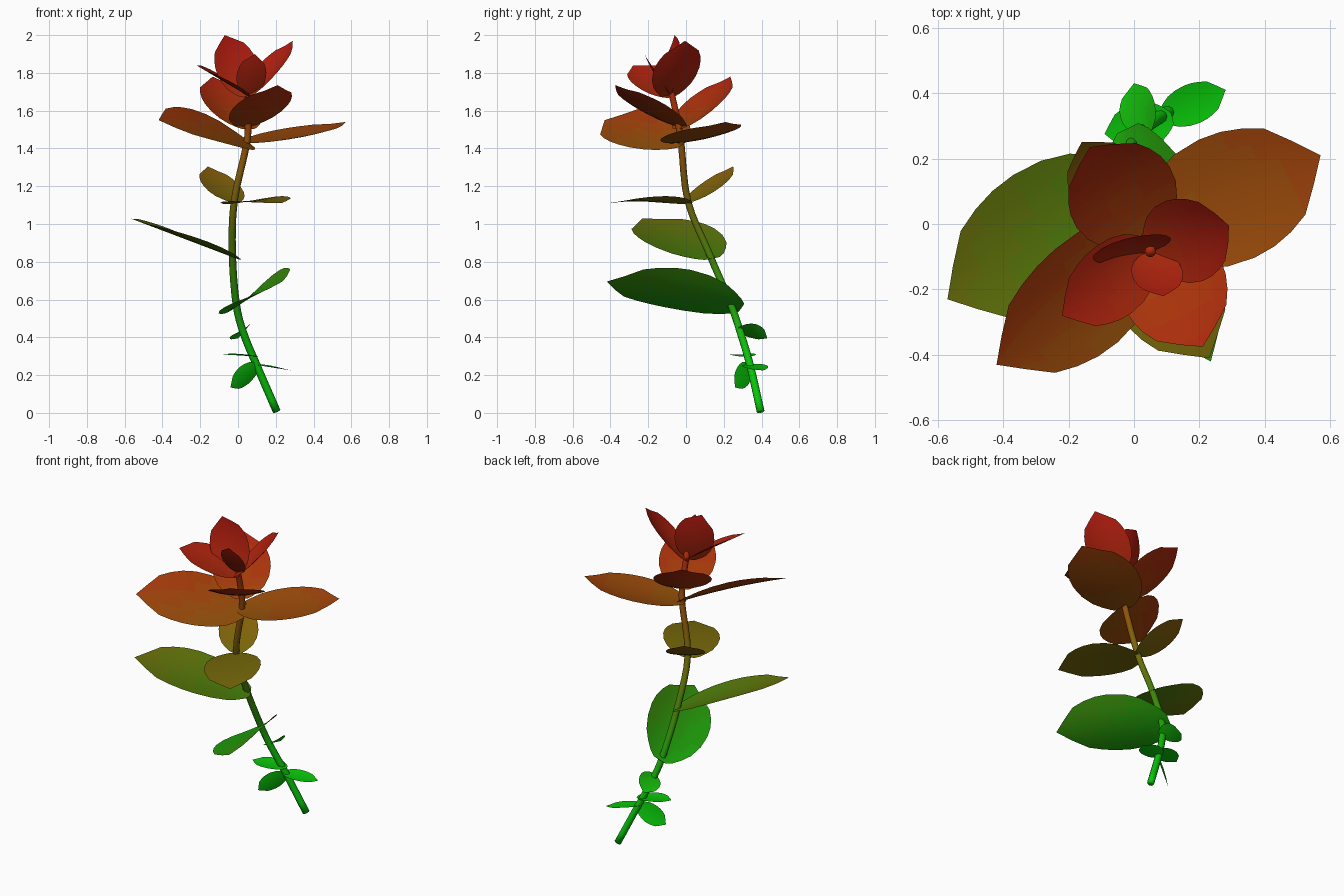
import bpy, bmesh, math
from mathutils import Vector as V

if "Cube" in bpy.data.objects:
    bpy.data.objects.remove(bpy.data.objects["Cube"])

# Height colour bands, green at the foot to red at the top
STOPS = [(0, (.002, .58, .003)), (.35, (.003, .54, .003)), (.6, (.015, .34, .003)),
         (.85, (.07, .21, .003)), (1.1, (.17, .14, .003)), (1.45, (.31, .075, .003)),
         (1.6, (.38, .035, .003)), (1.75, (.42, .018, .004)), (2.01, (.46, .008, .005))]
BANDS = 40
mats = []
for i in range(BANDS):
    z = 2 * (i + .5) / BANDS
    for (z0, c0), (z1, c1) in zip(STOPS, STOPS[1:]):
        if z0 <= z <= z1:
            f = (z - z0) / (z1 - z0)
            col = [a + (b - a) * f for a, b in zip(c0, c1)]
            break
    m = bpy.data.materials.new("height_tone_%02d" % i)
    m.diffuse_color = (*col, 1)
    m.use_nodes = True
    m.node_tree.nodes["Principled BSDF"].inputs["Base Color"].default_value = m.diffuse_color
    mats.append(m)


def finish(bm, name):
    used = {}
    for f in bm.faces:
        f.smooth = True
        k = max(0, min(BANDS - 1, int(f.calc_center_median().z / 2 * BANDS)))
        f.material_index = used.setdefault(k, len(used))
    me = bpy.data.meshes.new(name)
    bm.to_mesh(me)
    bm.free()
    for k in used:
        me.materials.append(mats[k])
    bpy.context.collection.objects.link(bpy.data.objects.new(name, me))


# Leaf outline: position along the leaf, relative half width
OUTLINE = [(-.04, .22), (0, .40), (.07, .60), (.16, .80), (.30, .95), (.45, 1.0),
           (.57, .97), (.68, .88), (.79, .73), (.90, .36), (1, 0)]


def leaf(name, base, tip, side, hw, bend=0.0, cup=0.05):
    base, tip, side = V(base), V(tip), V(side)
    axis = tip - base
    length = axis.length
    side = (side - axis * side.dot(axis) / length ** 2).normalized()
    n = axis.cross(side).normalized()
    if n.z < 0:
        n = -n
    bm = bmesh.new()
    rows = []
    for t, w in OUTLINE:
        row = []
        for j in range(7):
            u = (j - 3) / 3
            lift = bend * length * 4 * t * (1 - t) + cup * hw * 2 * (u * w) ** 2
            row.append(bm.verts.new(base + axis * t + side * u * w * hw + n * lift))
        rows.append(row)
    for a, b in zip(rows, rows[1:]):
        for j in range(6):
            bm.faces.new((a[j], a[j + 1], b[j + 1], b[j]))
    bmesh.ops.remove_doubles(bm, verts=bm.verts, dist=1e-5)
    finish(bm, name)


# Stem: swept tube along a smooth path
PATH = [V(p) for p in [(.205, .395, .008), (.10, .34, .25), (.03, .29, .42), (-.01, .235, .58),
                       (-.03, .12, .85), (-.02, .01, 1.12), (.045, -.025, 1.42),
                       (.053, -.045, 1.55), (.05, -.085, 1.73)]]
pts = []
ext = [PATH[0] * 2 - PATH[1]] + PATH + [PATH[-1] * 2 - PATH[-2]]
for a, b, c, d in zip(ext, ext[1:], ext[2:], ext[3:]):
    for s in range(4):
        t = s / 4
        pts.append(.5 * (2 * b + (c - a) * t + (2 * a - 5 * b + 4 * c - d) * t * t
                         + (3 * b - 3 * c + d - a) * t ** 3))
pts.append(PATH[-1])
bm = bmesh.new()
rings = []
for i, p in enumerate(pts):
    d = (pts[min(i + 1, len(pts) - 1)] - pts[max(i - 1, 0)]).normalized()
    e1 = d.cross(V((0, 1, 0))).normalized()
    e2 = d.cross(e1)
    r = .021 - .004 * i / len(pts)
    rings.append([bm.verts.new(p + r * (e1 * math.cos(k * math.pi / 5) + e2 * math.sin(k * math.pi / 5)))
                  for k in range(10)])
for a, b in zip(rings, rings[1:]):
    for k in range(10):
        bm.faces.new((a[k], a[(k + 1) % 10], b[(k + 1) % 10], b[k]))
bm.faces.new(rings[0])
bm.faces.new(rings[-1][::-1])
bmesh.ops.recalc_face_normals(bm, faces=bm.faces)
finish(bm, "stem")

# Small foot leaves
leaf("foot_leaf_low", (.10, .33, .25), (-.04, .26, .135), (-.6, -.6, .5), .058)
leaf("foot_leaf_right", (.09, .33, .255), (.28, .41, .225), (-.4, .9, .1), .062)
leaf("foot_leaf_left", (.11, .32, .298), (-.09, .275, .31), (-.2, 1, .03), .07)
leaf("foot_leaf_back", (.035, .28, .445), (0, .43, .395), (.8, .1, .55), .066, .06)

# Single middle leaves
leaf("middle_leaf_front", (-.01, .265, .56), (.235, -.42, .695), (.78, .25, .52), .19, .01, .1)
leaf("middle_leaf_left", (-.03, .125, .825), (-.57, -.23, 1.03), (-.5, .84, .17), .215, .0, .06)

# Upper middle pair
leaf("upper_leaf_back", (-.02, .02, 1.12), (-.16, .25, 1.305), (.85, .5, -.03), .115, -.05, .05)
leaf("upper_leaf_front", (-.02, 0, 1.11), (.23, -.41, 1.11), (.85, .5, .08), .165, .03, .03)

# Wide leaf pair below the bloom
leaf("bloom_leaf_right", (.05, -.03, 1.43), (.57, .21, 1.54), (-.42, .9, .07), .2, -.035, .06)
leaf("bloom_leaf_left", (.05, -.03, 1.43), (-.42, -.43, 1.55), (-.58, .66, .5), .195, .02, .06)

# Outer petals
leaf("outer_petal_front", (.045, -.03, 1.52), (.21, -.375, 1.735), (.9, .42, .08), .165, -.05, .08)
leaf("outer_petal_back", (.045, -.035, 1.51), (-.135, .235, 1.78), (.85, .5, -.05), .17, -.05, .08)

# Inner petals
leaf("inner_petal_left", (.05, -.08, 1.68), (-.22, -.28, 1.84), (-.5, .8, .3), .12, 0, .08)
leaf("inner_petal_right", (.05, -.085, 1.68), (.29, -.005, 1.97), (-.38, .9, .12), .135, -.05, .1)
leaf("top_petal_front", (.055, -.09, 1.69), (.09, -.22, 1.90), (1, .1, -.1), .078, -.04, .06)
leaf("top_petal_back", (.045, -.085, 1.69), (-.07, -.06, 2.0), (.9, .35, .3), .118, -.05, .08)
